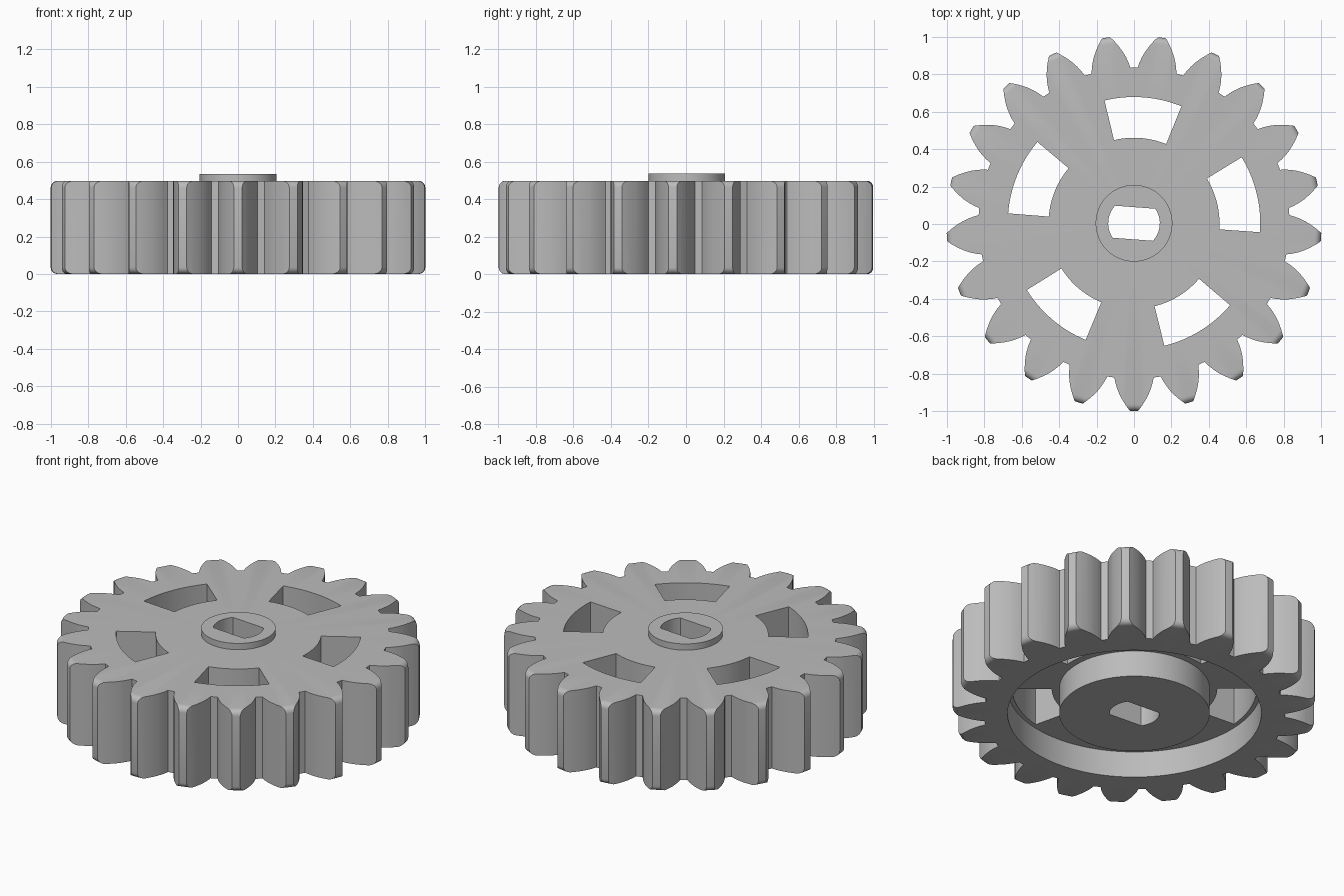
import bpy, bmesh
from math import sin, cos, pi, radians, asin, sqrt
from mathutils import Matrix, Vector

cube = bpy.data.objects.get("Cube")
if cube:
    bpy.data.objects.remove(cube, do_unlink=True)

TEETH = 21
OUTER, ROOT = 1.003, 0.825
HEIGHT, BOSS_TOP, RECESS = 0.497, 0.535, 0.16
FILLET = 0.035
TWIST = -2 * pi / TEETH / 4

grey = bpy.data.materials.new("grey plastic")
grey.use_nodes = True
colour = (0.5, 0.5, 0.5, 1)
grey.diffuse_color = colour
grey.node_tree.nodes["Principled BSDF"].inputs["Base Color"].default_value = colour


def make_object(name, bm):
    bmesh.ops.recalc_face_normals(bm, faces=bm.faces)
    mesh = bpy.data.meshes.new(name)
    bm.to_mesh(mesh)
    bm.free()
    mesh.materials.append(grey)
    obj = bpy.data.objects.new(name, mesh)
    bpy.context.collection.objects.link(obj)
    return obj


def prism(name, outline):
    """Tall prism that passes right through the gear."""
    bm = bmesh.new()
    face = bm.faces.new([bm.verts.new((x, y, -0.2)) for x, y in outline])
    top = bmesh.ops.extrude_face_region(bm, geom=[face])["geom"]
    moved = [v for v in top if isinstance(v, bmesh.types.BMVert)]
    bmesh.ops.translate(bm, verts=moved, vec=(0, 0, 1))
    return make_object(name, bm)


def lathe(name, profile, steps):
    bm = bmesh.new()
    pts = [bm.verts.new((r, 0, z)) for r, z in profile]
    edges = [bm.edges.new(pair) for pair in zip(pts, pts[1:])]
    bmesh.ops.spin(bm, geom=pts + edges, cent=(0, 0, 0), axis=(0, 0, 1),
                   angle=2 * pi, steps=steps, use_duplicate=False)
    bmesh.ops.remove_doubles(bm, verts=bm.verts, dist=1e-5)
    return make_object(name, bm)


def arc(radius, start, end, steps):
    for i in range(steps + 1):
        a = start + (end - start) * i / steps
        yield radius * cos(a), radius * sin(a)


def cut(target, cutter, operation):
    mod = target.modifiers.new(operation.lower(), 'BOOLEAN')
    mod.operation, mod.solver, mod.object = operation, 'EXACT', cutter
    bpy.context.view_layer.objects.active = target
    bpy.ops.object.modifier_apply(modifier=mod.name)
    bpy.data.objects.remove(cutter, do_unlink=True)


# Turned blank: hub, underside recess, rounded rim and raised boss
rim = OUTER - FILLET
lower = [(rim + x, FILLET + y) for x, y in arc(FILLET, -pi / 2, 0, 5)]
upper = [(rim + x, HEIGHT - FILLET + y) for x, y in arc(FILLET, 0, pi / 2, 5)]
profile = [(0, 0), (0.415, 0), (0.415, RECESS), (0.7, RECESS), (0.7, 0)]
profile += lower + upper
profile += [(0.205, HEIGHT), (0.205, BOSS_TOP), (0, BOSS_TOP)]
gear = lathe("gear", profile, 128)

# Tooth outline, as radius and half width, repeated around the rim
flank = [(ROOT, 0.105), (0.855, 0.099), (0.885, 0.09), (0.915, 0.078),
         (0.945, 0.062), (0.975, 0.043), (OUTER, 0.022), (1.03, 0.004)]
tooth = [(r, -w) for r, w in flank] + [(r, w) for r, w in reversed(flank)]
outline = []
for i in range(TEETH):
    turn = Matrix.Rotation(2 * pi * i / TEETH - pi / 2, 2)
    outline += [turn @ Vector(p) for p in tooth]
cut(gear, prism("tooth_outline", outline), 'INTERSECT')

# Five windows through the web
half = radians(17.8)
for i in range(5):
    mid = pi / 2 + TWIST + i * 2 * pi / 5
    window = list(arc(0.675, mid - half, mid + half, 14))
    window += list(arc(0.457, mid + half, mid - half, 14))
    cut(gear, prism("window_cutter", window), 'DIFFERENCE')

# Shaft bore with two flats
bore_radius, flat = 0.138, 0.086
a = asin(flat / bore_radius)
bore = list(arc(bore_radius, TWIST - a, TWIST + a, 10))
bore += list(arc(bore_radius, TWIST + pi - a, TWIST + pi + a, 10))
cut(gear, prism("bore_cutter", bore), 'DIFFERENCE')

# Centre the odd tooth count and keep the edges crisp
gear.data.transform(Matrix.Translation((0, 0.004, 0)))
bpy.ops.object.select_all(action='DESELECT')
gear.select_set(True)
bpy.context.view_layer.objects.active = gear
bpy.ops.object.shade_smooth_by_angle(angle=radians(30))
